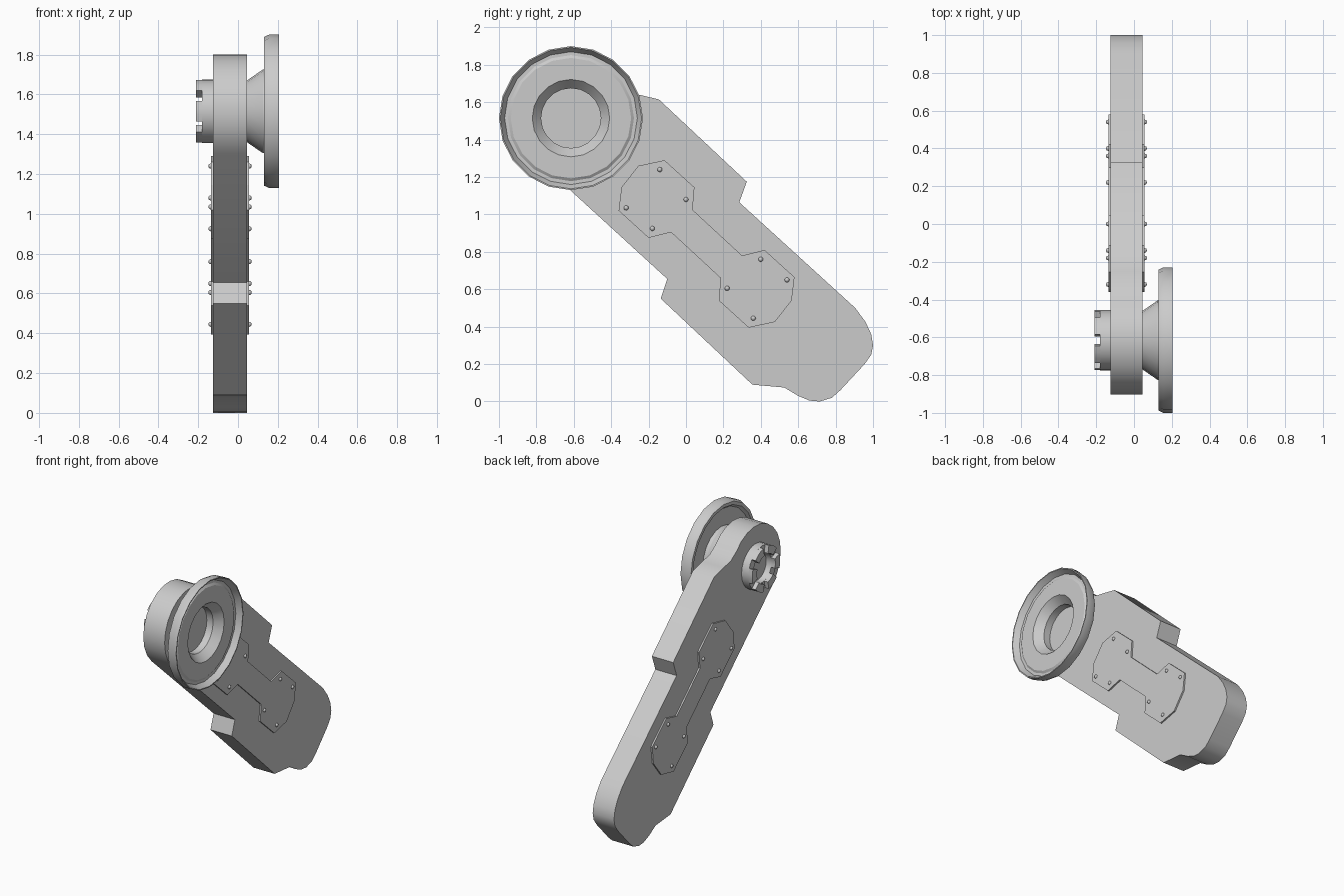
import bpy, bmesh, math
from mathutils import Vector

if "Cube" in bpy.data.objects:
    bpy.data.objects.remove(bpy.data.objects["Cube"])

HUB = (-0.615, 1.515)      # pivot axis in (y, z)
MID = (0.11, 0.8425)       # centre of the cover plates


def finish(bm, name, angle=30):
    bmesh.ops.recalc_face_normals(bm, faces=bm.faces[:])
    mesh = bpy.data.meshes.new(name)
    bm.to_mesh(mesh)
    bm.free()
    ob = bpy.data.objects.new(name, mesh)
    bpy.context.collection.objects.link(ob)
    bpy.context.view_layer.objects.active = ob
    ob.select_set(True)
    bpy.ops.object.shade_smooth_by_angle(angle=math.radians(angle))
    ob.select_set(False)
    return ob


def prism(bm, pts, x0, x1):
    """Extrude a (y, z) outline along x."""
    f = bm.faces.new([bm.verts.new((x0, y, z)) for y, z in pts])
    ext = bmesh.ops.extrude_face_region(bm, geom=[f])
    vs = [g for g in ext['geom'] if isinstance(g, bmesh.types.BMVert)]
    bmesh.ops.translate(bm, verts=vs, vec=(x1 - x0, 0, 0))


def polar(r, deg):
    a = math.radians(deg)
    return HUB[0] + r * math.cos(a), HUB[1] + r * math.sin(a)


def lathe(name, profile, sides):
    """Spin an (x, radius) profile around the pivot; both ends are capped."""
    bm = bmesh.new()
    rings = [[bm.verts.new((x, *polar(r, 360 * i / sides))) for i in range(sides)]
             for x, r in profile]
    for a, b in zip(rings, rings[1:]):
        for i in range(sides):
            j = (i + 1) % sides
            bm.faces.new((a[i], a[j], b[j], b[i]))
    bm.faces.new(rings[0])
    bm.faces.new(rings[-1])
    return finish(bm, name)


def half_turn(pts):
    return pts + [(2 * MID[0] - y, 2 * MID[1] - z) for y, z in pts]


# Main arm: round head, stepped sides, blunt rounded foot
head = [polar(0.287, 227.5 - 187.5 * i / 12) for i in range(13)]
arm = head + [(-0.33, 1.655), (-0.25, 1.64), (-0.145, 1.615), (0.325, 1.175), (0.285, 1.065),
              (0.905, 0.50), (0.96, 0.425), (0.99, 0.36), (1.0, 0.30), (0.99, 0.25),
              (0.955, 0.20), (0.825, 0.06), (0.78, 0.02), (0.715, 0.0), (0.66, 0.005),
              (0.60, 0.03), (0.525, 0.075), (0.355, 0.09), (-0.135, 0.55), (-0.10, 0.655)]
bm = bmesh.new()
prism(bm, arm, -0.125, 0.045)
finish(bm, "arm")

# Cover plates with rivets on both faces
plate = half_turn([(-0.20, 0.875), (-0.36, 1.02), (-0.345, 1.145), (-0.255, 1.26),
                   (-0.115, 1.29), (0.045, 1.145), (0.035, 1.025), (0.30, 0.78)])
rivets = half_turn([(-0.14, 1.24), (0.0, 1.08), (-0.32, 1.035), (-0.18, 0.925)])
for side, x, s in (("right", 0.045, 1), ("left", -0.125, -1)):
    bm = bmesh.new()
    prism(bm, plate, x - s * 0.005, x + s * 0.011)
    finish(bm, f"cover_plate_{side}")
    bm = bmesh.new()
    for y, z in rivets:
        new = bmesh.ops.create_uvsphere(bm, u_segments=8, v_segments=6, radius=0.013)
        bmesh.ops.translate(bm, verts=new['verts'], vec=(x + s * 0.011, y, z))
    finish(bm, f"rivets_{side}", 60)

# Dished wheel on a flared hub, with a stepped bore
lathe("wheel", [(0.03, 0.155), (0.045, 0.155), (0.11, 0.20), (0.125, 0.21), (0.15, 0.21),
                (0.15, 0.335), (0.13, 0.35), (0.13, 0.373), (0.155, 0.385), (0.205, 0.385),
                (0.205, 0.378), (0.165, 0.355), (0.165, 0.337), (0.175, 0.322),
                (0.175, 0.207), (0.12, 0.16), (0.07, 0.16)], 20)

# Castle nut: hollow boss with six teeth
lathe("nut_boss", [(-0.11, 0.16), (-0.18, 0.16), (-0.18, 0.105), (-0.14, 0.10)], 24)
bm = bmesh.new()
for k in range(6):
    angles = [180 + 60 * k - 19 + 38 * i / 3 for i in range(4)]
    ring = [polar(0.16, a) for a in angles] + [polar(0.105, a) for a in reversed(angles)]
    prism(bm, ring, -0.178, -0.21)
finish(bm, "nut_teeth")
